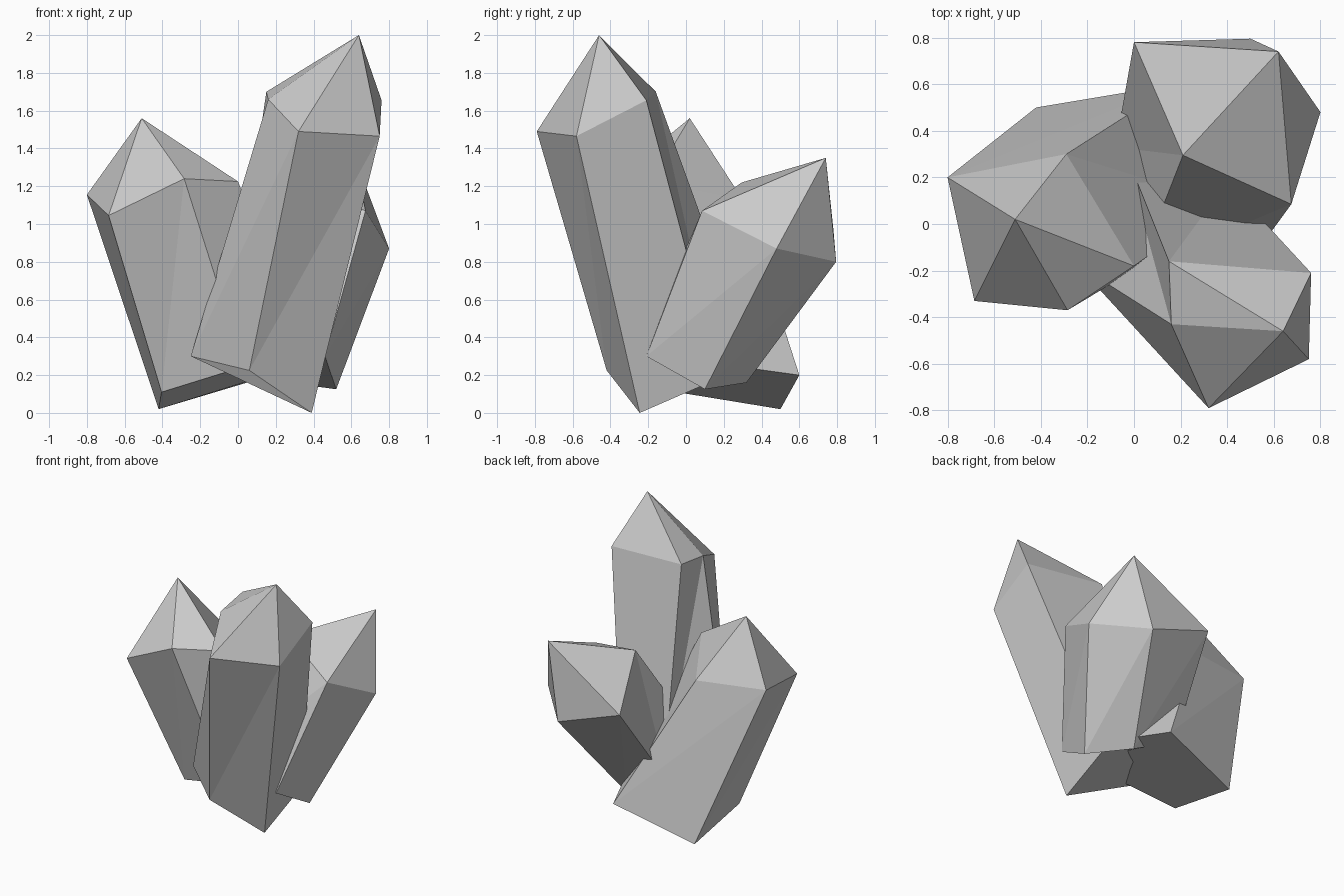
import bpy
import bmesh

# Remove the default cube if the scene has one
default_cube = bpy.data.objects.get("Cube")
if default_cube:
    bpy.data.objects.remove(default_cube, do_unlink=True)


def make_material(name, colour):
    material = bpy.data.materials.new(name)
    material.use_nodes = True
    material.diffuse_color = colour
    shader = material.node_tree.nodes["Principled BSDF"]
    shader.inputs["Base Color"].default_value = colour
    shader.inputs["Roughness"].default_value = 0.8
    return material


def make_crystal(name, tip, shoulder, base, material):
    """Leaning prism: a pointed cap over a shoulder ring, with a flat-cut base.
    Rings run counterclockwise seen from above."""
    bm = bmesh.new()
    tip_vert = bm.verts.new(tip)
    top = [bm.verts.new(point) for point in shoulder]
    bottom = [bm.verts.new(point) for point in base]
    sides = len(top)
    for i in range(sides):
        j = (i + 1) % sides
        # Cap facet, then the long side facet split in two where it twists
        bm.faces.new((tip_vert, top[i], top[j]))
        bm.faces.new((top[i], bottom[i], top[j]))
        bm.faces.new((top[j], bottom[i], bottom[j]))
    # Broken underside
    bm.faces.new(list(reversed(bottom)))
    bmesh.ops.recalc_face_normals(bm, faces=bm.faces[:])

    mesh = bpy.data.meshes.new(name)
    bm.to_mesh(mesh)
    bm.free()
    mesh.materials.append(material)
    crystal = bpy.data.objects.new(name, mesh)
    bpy.context.scene.collection.objects.link(crystal)
    return crystal


stone = make_material("grey crystal", (0.6, 0.6, 0.6, 1))

# Tall crystal leaning out to the front left
make_crystal(
    "tall_crystal",
    tip=(0.64, -0.46, 2),
    shoulder=[(0.15, -0.16, 1.7), (0.16, -0.43, 1.66), (0.32, -0.79, 1.49),
              (0.75, -0.58, 1.465), (0.76, -0.21, 1.655)],
    base=[(-0.05, 0.34, 0.32), (-0.25, -0.17, 0.3), (0.06, -0.42, 0.225),
          (0.39, -0.245, 0), (0.4, 0.18, 0.185)],
    material=stone,
)

# Middle crystal leaning out to the right
make_crystal(
    "middle_crystal",
    tip=(-0.51, 0.02, 1.56),
    shoulder=[(-0.8, 0.2, 1.155), (-0.685, -0.33, 1.045), (-0.285, -0.37, 1.24),
              (0, -0.18, 1.225), (-0.29, 0.3, 1.13)],
    base=[(-0.42, 0.5, 0.02), (-0.405, -0.05, 0.11), (0.03, -0.18, 0.245),
          (0.38, 0.09, 0.27), (0.18, 0.6, 0.2)],
    material=stone,
)

# Short crystal leaning out to the back left
make_crystal(
    "short_crystal",
    tip=(0.62, 0.74, 1.35),
    shoulder=[(0.21, 0.295, 1.22), (0.675, 0.085, 1.07), (0.8, 0.48, 0.87),
              (0.5, 0.795, 0.8), (0, 0.78, 0.975)],
    base=[(0.02, -0.19, 0.43), (0.46, -0.21, 0.3), (0.52, 0.1, 0.125),
          (0.27, 0.32, 0.16), (-0.08, 0.33, 0.335)],
    material=stone,
)
